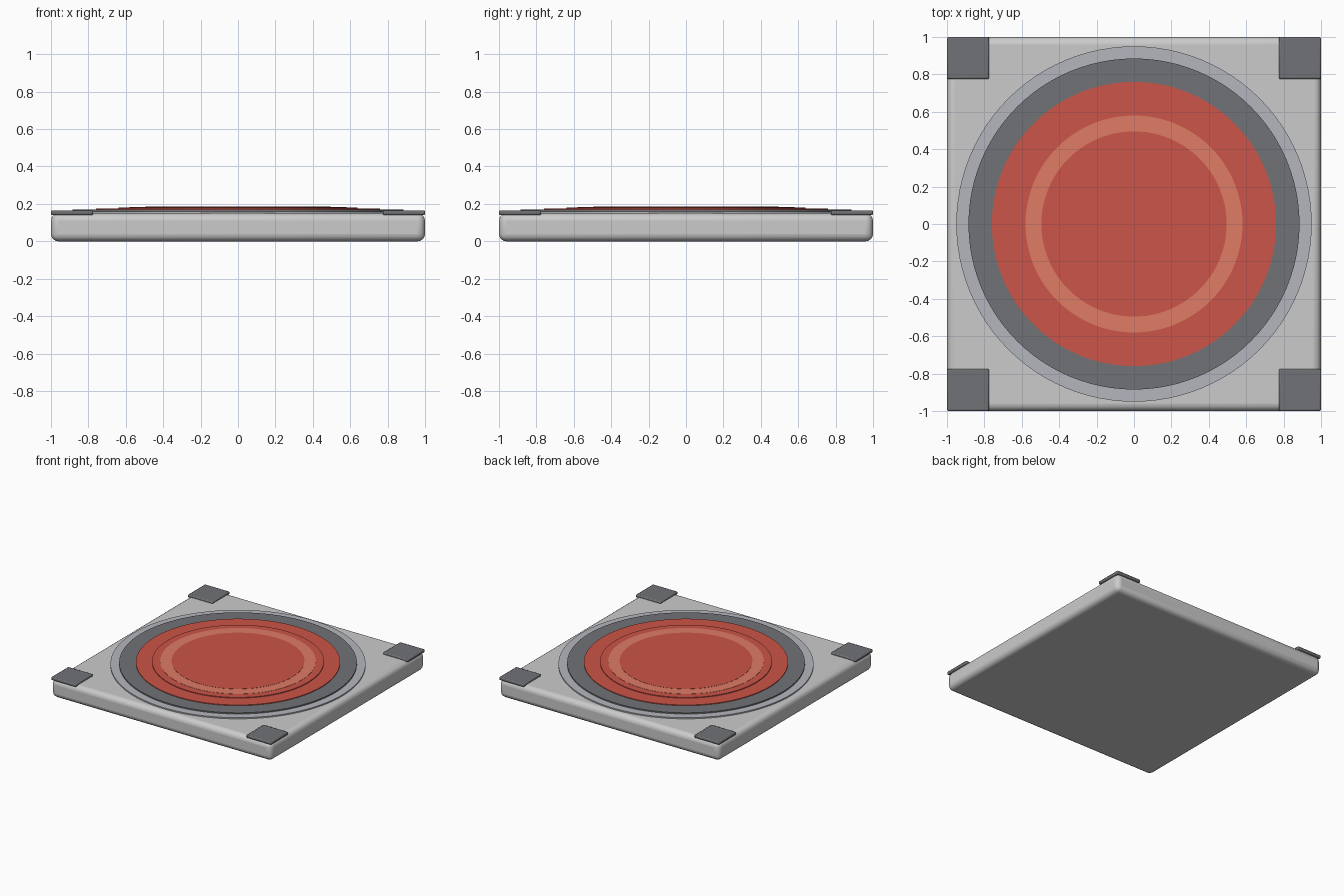
import bpy

if "Cube" in bpy.data.objects:
    bpy.data.objects.remove(bpy.data.objects["Cube"])

def material(name, rgb):
    m = bpy.data.materials.new(name)
    m.diffuse_color = (*rgb, 1)
    m.use_nodes = True
    m.node_tree.nodes["Principled BSDF"].inputs["Base Color"].default_value = m.diffuse_color
    return m

light = material("light_grey", (0.46, 0.47, 0.51))
dark = material("dark_grey", (0.165, 0.17, 0.18))
red = material("red", (0.60, 0.09, 0.065))
coral = material("coral", (0.74, 0.20, 0.13))

def finish(ob, name, mat, bevel=0, segments=3):
    ob.name = name
    if mat:
        ob.data.materials.append(mat)
    if bevel:
        b = ob.modifiers.new("bevel", 'BEVEL')
        b.width, b.segments = bevel, segments
    bpy.ops.object.shade_smooth_by_angle()
    return ob

def box(name, x, y, z0, z1, size, mat, bevel, segments):
    bpy.ops.mesh.primitive_cube_add(size=1, location=(x, y, (z0 + z1) / 2))
    ob = bpy.context.object
    ob.scale = (size, size, z1 - z0)
    bpy.ops.object.transform_apply(location=False, rotation=False, scale=True)
    return finish(ob, name, mat, bevel, segments)

def disc(name, radius, z0, z1, mat):
    bpy.ops.mesh.primitive_cylinder_add(vertices=96, radius=radius, depth=z1 - z0,
                                        location=(0, 0, (z0 + z1) / 2))
    return finish(bpy.context.object, name, mat)

# Rounded square slab
box("base_slab", 0, 0, 0, 0.15, 2, None, 0.04, 4)

# Corner pads, overlapping the rounded slab edge
for sx in (-1, 1):
    for sy in (-1, 1):
        box("corner_pad", sx * 0.8875, sy * 0.8875, 0.14, 0.166, 0.225, dark, 0.008, 2)

# Stepped round pad, from the outer rim to the centre
disc("outer_rim", 0.95, 0.145, 0.16, light)
disc("dark_ring", 0.885, 0.15, 0.17, dark)
disc("red_plate", 0.76, 0.15, 0.176, red)
disc("raised_plate", 0.64, 0.15, 0.182, red)
disc("coral_ring", 0.58, 0.15, 0.1835, coral)
disc("centre_plate", 0.495, 0.15, 0.185, red)
